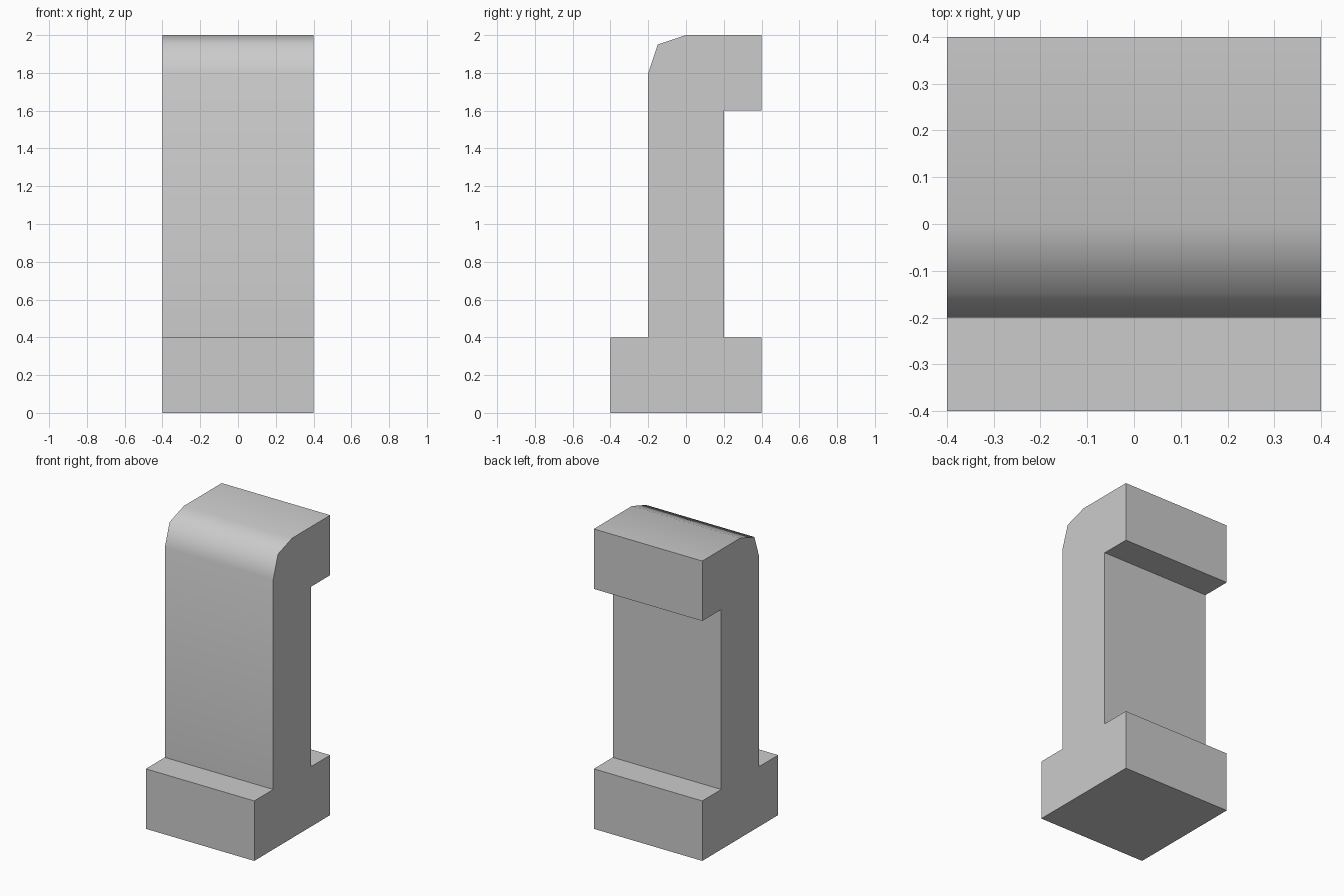
import bpy
import bmesh
from math import radians

if "Cube" in bpy.data.objects:
    bpy.data.objects.remove(bpy.data.objects["Cube"])

WIDTH = 0.8

# Side profile (y, z): foot, upright, and top hook with a rounded front corner
profile = [
    (-0.4, 0), (0.4, 0), (0.4, 0.4), (0.2, 0.4),
    (0.2, 1.6), (0.4, 1.6), (0.4, 2.0),
    (0, 2.0), (-0.15, 1.95), (-0.2, 1.8),
    (-0.2, 0.4), (-0.4, 0.4),
]

# Extrude the profile across the width
bm = bmesh.new()
side = bm.faces.new([bm.verts.new((-WIDTH / 2, y, z)) for y, z in profile])
ext = bmesh.ops.extrude_face_region(bm, geom=[side], use_keep_orig=True)
moved = [g for g in ext["geom"] if isinstance(g, bmesh.types.BMVert)]
bmesh.ops.translate(bm, verts=moved, vec=(WIDTH, 0, 0))
bmesh.ops.recalc_face_normals(bm, faces=bm.faces[:])

mesh = bpy.data.meshes.new("hooked_post")
bm.to_mesh(mesh)
bm.free()
post = bpy.data.objects.new("hooked_post", mesh)
bpy.context.collection.objects.link(post)

# Smooth the rounded front corner, keep the square edges sharp
bpy.context.view_layer.objects.active = post
post.select_set(True)
bpy.ops.object.shade_smooth_by_angle(angle=radians(60))
